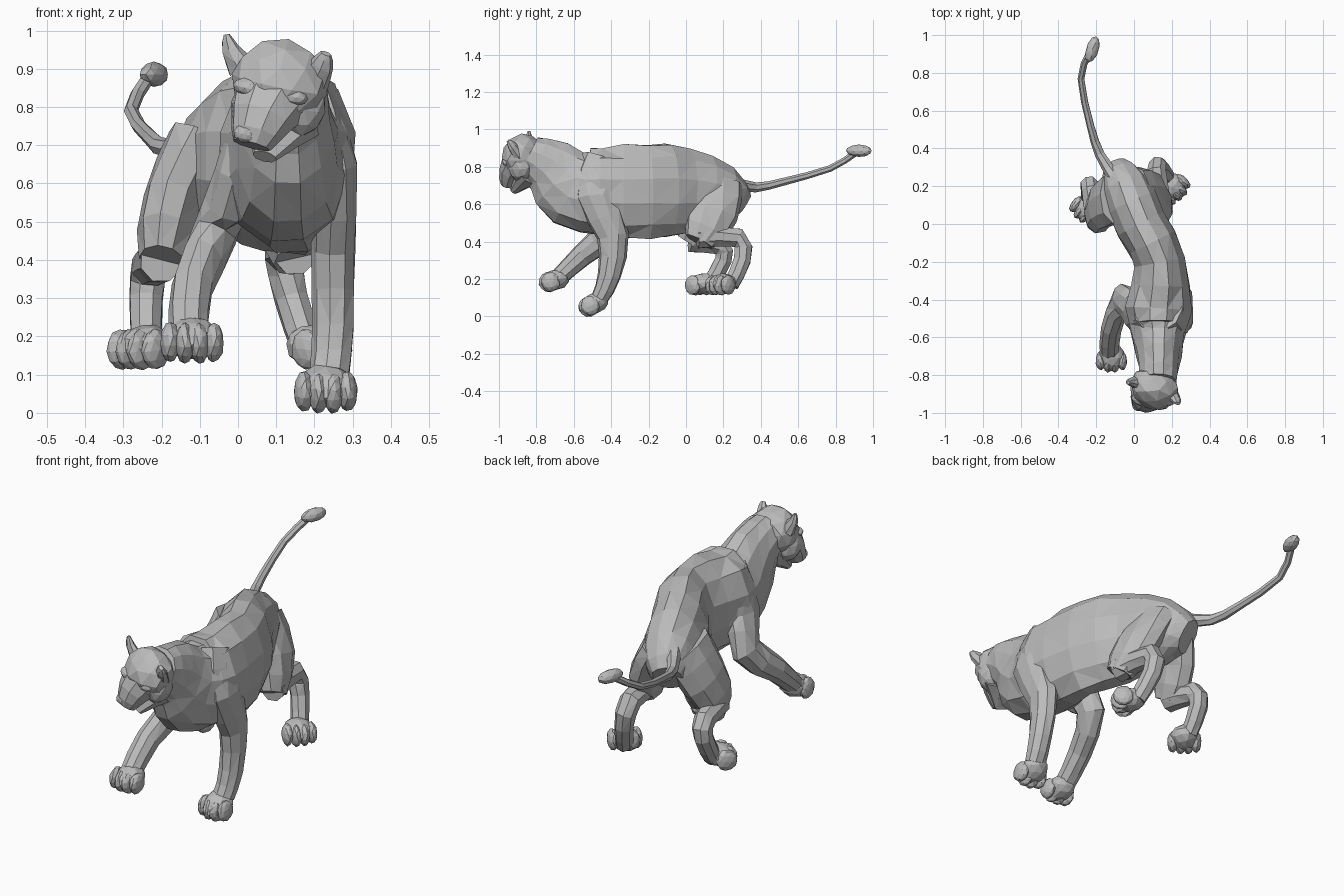
import bpy, bmesh, math, random
from mathutils import Vector, Matrix

random.seed(4)
cube = bpy.data.objects.get("Cube")
if cube:
    bpy.data.objects.remove(cube)

GREY = (.5, .5, .5, 1)
stone = bpy.data.materials.new("stone grey")
stone.use_nodes = True
stone.diffuse_color = GREY
stone.node_tree.nodes["Principled BSDF"].inputs["Base Color"].default_value = GREY
ACROSS = Vector((1, 0, 0))
HEAD_TURN = Matrix.Rotation(math.radians(-25), 4, 'Z') @ Matrix.Rotation(math.radians(12), 4, 'Y')
HEAD_ACROSS = HEAD_TURN.to_3x3() @ ACROSS


def finish(name, bm, matrix):
    """Triangulate into flat facets and make the object."""
    bmesh.ops.triangulate(bm, faces=bm.faces[:])
    bmesh.ops.recalc_face_normals(bm, faces=bm.faces[:])
    bm.transform(matrix)
    mesh = bpy.data.meshes.new(name)
    bm.to_mesh(mesh)
    bm.free()
    mesh.materials.append(stone)
    bpy.context.collection.objects.link(bpy.data.objects.new(name, mesh))


def smooth_path(rows):
    """Add a curved midpoint between each pair of rows."""
    result = [rows[0]]
    last = len(rows) - 1
    for i in range(last):
        near = zip(rows[max(i - 1, 0)], rows[i], rows[i + 1], rows[min(i + 2, last)])
        result.append(tuple((9 * (b + c) - a - d) / 16 for a, b, c, d in near))
        result.append(rows[i + 1])
    return result


def loft(name, sections, sides, across=ACROSS):
    """Skin oval rings (centre, half width, half depth) square to their path."""
    bm = bmesh.new()
    centres = [Vector(section[:3]) for section in sections]
    rings = []
    for i, (*_, width, depth) in enumerate(sections):
        ahead = centres[min(i + 1, len(centres) - 1)]
        behind = centres[max(i - 1, 0)]
        tangent = (ahead - behind).normalized()
        side = (across - tangent * across.dot(tangent)).normalized()
        up = tangent.cross(side)
        ring = []
        for k in range(sides):
            angle = math.tau * (k + .5) / sides
            offset = side * width * math.cos(angle) + up * depth * math.sin(angle)
            ring.append(bm.verts.new(centres[i] + offset * random.uniform(.96, 1.04)))
        rings.append(ring)
    for lower, upper in zip(rings, rings[1:]):
        for k in range(sides):
            n = (k + 1) % sides
            bm.faces.new((lower[k], lower[n], upper[n], upper[k]))
    bm.faces.new(rings[0])
    bm.faces.new(rings[-1])
    finish(name, bm, Matrix())


def limb(name, path, start, end, ease=1.3, sides=9, across=ACROSS):
    """Taper an oval section from start to end size along a curved path."""
    points = smooth_path(path)
    sections = []
    for i, point in enumerate(points):
        blend = (1 - i / (len(points) - 1)) ** ease
        size = tuple(e + (s - e) * blend for s, e in zip(start, end))
        sections.append(tuple(point) + size)
    loft(name, sections, sides, across)


def lump(name, place, size, turn=Matrix()):
    """A faceted egg shape."""
    bm = bmesh.new()
    bmesh.ops.create_icosphere(bm, subdivisions=2, radius=1)
    for vert in bm.verts:
        vert.co *= random.uniform(.97, 1.06)
    finish(name, bm, Matrix.Translation(place) @ turn @ Matrix.Diagonal((*size, 1)))


def paw(name, place, yaw, pitch):
    """A broad palm with four plump toes, pointing along local -y."""
    turn = Matrix.Rotation(math.radians(yaw), 4, 'Z') @ Matrix.Rotation(math.radians(pitch), 4, 'X')
    lump(name + "_palm", place, (.068, .08, .055), turn)
    for i in range(4):
        x = .038 * (i - 1.5)
        toe = Vector(place) + turn.to_3x3() @ Vector((x, abs(x) / 3 - .045, -.005))
        lump(f"{name}_toe_{i + 1}", toe, (.026, .05, .053), turn)


# Trunk and neck
loft("trunk", smooth_path([
    (.13, -.84, .86, .1, .11), (.13, -.73, .8, .11, .16), (.13, -.61, .69, .14, .22),
    (.13, -.45, .67, .18, .24), (.14, -.2, .67, .14, .26), (.04, 0, .67, .14, .24),
    (-.05, .2, .65, .13, .16), (-.1, .29, .6, .07, .09)]), sides=12)

# Front legs, from the shoulder blade to the wrist
limb("left_front_leg", [(.19, -.42, .82), (.25, -.48, .64), (.25, -.39, .43),
                        (.25, -.41, .22), (.24, -.46, .1)], (.07, .14), (.052, .048))
limb("right_front_leg", [(.06, -.42, .8), (0, -.46, .62), (-.06, -.4, .47),
                         (-.12, -.55, .33), (-.13, -.68, .21)], (.07, .14), (.052, .048))
paw("left_front_paw", (.23, -.49, .07), 0, 22)
paw("right_front_paw", (-.12, -.7, .195), 0, 12)

# Hind legs, thigh then shank
THIGH = dict(start=(.09, .16), end=(.06, .08), ease=.5)
SHANK = dict(start=(.06, .06), end=(.042, .045), sides=8)
limb("left_thigh", [(.01, .15, .7), (.1, .14, .55), (.15, .07, .4)], **THIGH)
limb("left_shank", [(.15, .06, .42), (.12, .28, .42), (.14, .3, .3), (.18, .24, .17)], **SHANK)
limb("right_thigh", [(-.1, .15, .7), (-.17, .1, .55), (-.2, .02, .4)], **THIGH)
limb("right_shank", [(-.2, .02, .4), (-.23, .18, .38), (-.24, .2, .3), (-.24, .13, .18)], **SHANK)
paw("left_hind_paw", (.2, .2, .175), 48, 6)
paw("right_hind_paw", (-.245, .09, .175), -38, 8)

# Tail with its tuft
limb("tail", [(-.1, .24, .72), (-.18, .37, .69), (-.23, .52, .72), (-.28, .77, .79),
              (-.24, .9, .87)], (.04, .04), (.018, .018), ease=3, sides=7)
lump("tail_tuft", (-.22, .925, .885), (.032, .07, .032), Matrix.Rotation(-.3, 4, 'Z'))

# Head, turned and tilted to one side
lump("skull", (.11, -.87, .86), (.13, .11, .115), HEAD_TURN)
limb("muzzle", [(.1, -.88, .84), (.06, -.93, .77), (.035, -.95, .7)],
     (.12, .1), (.052, .038), ease=1, across=HEAD_ACROSS)
limb("lower_jaw", [(.12, -.84, .76), (.07, -.92, .67)],
     (.1, .07), (.035, .02), ease=1, across=HEAD_ACROSS)
lump("nose", (.02, -.965, .73), (.032, .025, .025), HEAD_TURN)
for name, brow, cheek in (("right", (.03, -.93, .85), (.05, -.88, .8)),
                          ("left", (.14, -.95, .83), (.16, -.88, .8))):
    lump(name + "_brow", brow, (.045, .03, .025), HEAD_TURN)
    lump(name + "_cheek", cheek, (.07, .07, .08), HEAD_TURN)

# Ears
limb("right_ear", [(.01, -.84, .9), (-.02, -.84, .95), (-.03, -.84, .99)], (.045, .03), (.008, .008),
     ease=1, sides=7, across=HEAD_ACROSS)
limb("left_ear", [(.19, -.89, .86), (.22, -.93, .91), (.23, -.95, .94)], (.05, .035), (.015, .01),
     ease=1, sides=7, across=HEAD_ACROSS)
